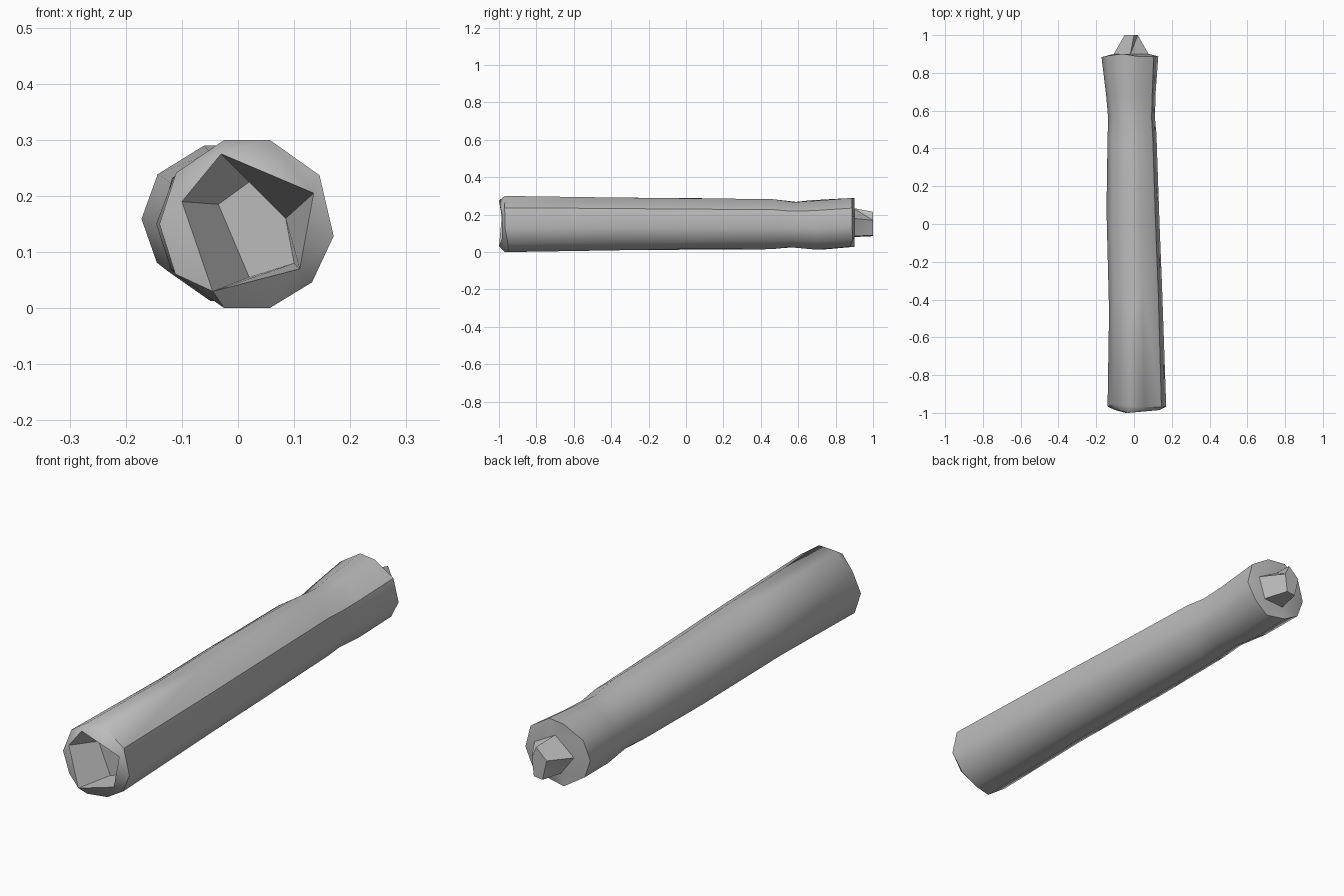
import bpy
import bmesh
import random
from math import cos, sin, radians
from mathutils import Vector

cube = bpy.data.objects.get("Cube")
if cube:
    bpy.data.objects.remove(cube)

random.seed(4)

grey = bpy.data.materials.new("plain grey")
grey.use_nodes = True
grey.diffuse_color = (0.5, 0.5, 0.5, 1)
grey.node_tree.nodes["Principled BSDF"].inputs["Base Color"].default_value = grey.diffuse_color

# Uneven corner directions shared by every ring along the shaft
ANGLES = [radians(a) for a in (34, 75, 105, 144, 180, 215, 255, 285, 318, 352)]


def ring(bm, y, left, right, low, high, wobble=0.0, drift=0.0):
    """Ten-sided ring fitted into the given limits."""
    mid_x, mid_z = (left + right) / 2, (low + high) / 2
    half_x, half_z = (right - left) / 2, (high - low) / 2 * 1.035
    verts = []
    for a in ANGLES:
        scale = 1 - random.uniform(0, wobble)
        verts.append(bm.verts.new((mid_x + half_x * scale * cos(a),
                                   y + random.uniform(-drift, drift),
                                   mid_z + half_z * scale * sin(a))))
    return verts


def loop(bm, y, points):
    """Flat loop of x, z points at depth y."""
    return [bm.verts.new((x, y, z)) for x, z in points]


def join(bm, a, b):
    """Quads between two loops of equal size."""
    n = len(a)
    for i in range(n):
        j = (i + 1) % n
        bm.faces.new((a[i], a[j], b[j], b[i]))


def join_half(bm, outer, inner):
    """Triangles between a loop and one with half as many corners."""
    n = len(inner)
    for i in range(n):
        j = (i + 1) % n
        o, p, q = outer[2 * i], outer[2 * i + 1], outer[2 * j]
        for tri in ((o, p, inner[i]), (p, q, inner[j]), (p, inner[j], inner[i])):
            bm.faces.new(tri)


def finish(bm, name):
    bmesh.ops.recalc_face_normals(bm, faces=bm.faces)
    mesh = bpy.data.meshes.new(name)
    bm.to_mesh(mesh)
    bm.free()
    mesh.materials.append(grey)
    obj = bpy.data.objects.new(name, mesh)
    bpy.context.collection.objects.link(obj)
    bpy.ops.object.select_all(action="DESELECT")
    obj.select_set(True)
    bpy.context.view_layer.objects.active = obj
    bpy.ops.object.shade_smooth_by_angle(angle=radians(40))
    return obj


# Shaft: front rim, long body, waist, flared back end
bm = bmesh.new()
rings = [
    ring(bm, -0.96, -0.14, 0.172, 0, 0.3, drift=0.012),
    ring(bm, -0.4, -0.135, 0.155, 0.005, 0.295, 0.04, 0.1),
    ring(bm, 0.05, -0.146, 0.14, 0.01, 0.29, 0.04, 0.1),
    ring(bm, 0.45, -0.143, 0.123, 0.015, 0.285, 0.03, 0.03),
    ring(bm, 0.57, -0.138, 0.115, 0.025, 0.27, 0.03, 0.02),
    ring(bm, 0.7, -0.15, 0.12, 0.012, 0.278, 0.03, 0.03),
    ring(bm, 0.89, -0.172, 0.13, 0.028, 0.29, drift=0.014),
]
for a, b in zip(rings, rings[1:]):
    join(bm, a, b)

# Five-sided socket sunk into the front
mouth = loop(bm, -0.985, [(0.135, 0.205), (-0.03, 0.275), (-0.1, 0.19), (-0.045, 0.03), (0.11, 0.07)])
mouth[1].co.y = mouth[3].co.y = -1
floor = loop(bm, -0.88, [(0.085, 0.16), (0.02, 0.225), (-0.035, 0.185), (0.02, 0.055), (0.1, 0.08)])
join_half(bm, rings[0], mouth)
join(bm, mouth, floor)
bm.faces.new(floor)

# Back cap around the knob
KNOB = [(0.08, 0.18), (-0.02, 0.235), (-0.11, 0.16), (-0.05, 0.08), (0.05, 0.085)]
seat = loop(bm, 0.9, KNOB)
join_half(bm, rings[-1], seat)
bm.faces.new(seat)
finish(bm, "shaft")

# Tapered knob at the back
bm = bmesh.new()
base = loop(bm, 0.895, KNOB)
tip = loop(bm, 1, [(0.02, 0.17), (0, 0.215), (-0.05, 0.17), (-0.03, 0.085), (0.01, 0.09)])
join(bm, base, tip)
for end in (base, tip):
    bm.faces.new(end)
bmesh.ops.triangulate(bm, faces=bm.faces[:])
finish(bm, "back_knob")
